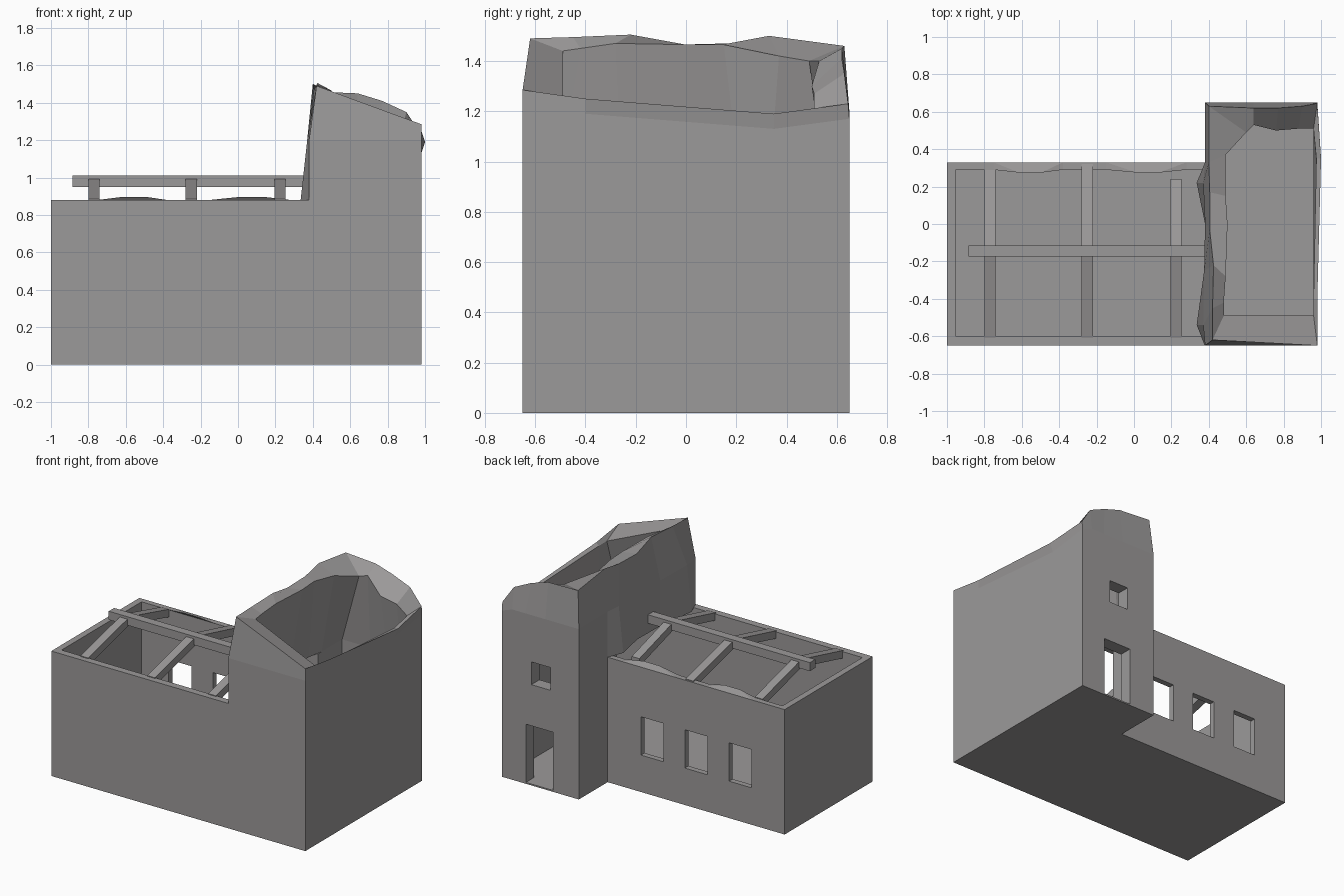
import bpy, bmesh

if "Cube" in bpy.data.objects:
    bpy.data.objects.remove(bpy.data.objects["Cube"])

stone = bpy.data.materials.new("grey stone")
stone.diffuse_color = (0.33, 0.32, 0.32, 1)
stone.use_nodes = True
stone.node_tree.nodes["Principled BSDF"].inputs["Base Color"].default_value = stone.diffuse_color


def make(name, verts, faces):
    me = bpy.data.meshes.new(name)
    bm = bmesh.new()
    vs = [bm.verts.new(v) for v in verts]
    for f in faces:
        bm.faces.new([vs[i] for i in f])
    bmesh.ops.recalc_face_normals(bm, faces=bm.faces[:])
    bm.to_mesh(me)
    bm.free()
    me.materials.append(stone)
    ob = bpy.data.objects.new(name, me)
    bpy.context.collection.objects.link(ob)
    return ob


def prism(name, pts, a, b, axis="z"):
    """Extrude a closed profile between a and b along z or x."""
    put = (lambda p, t: (p[0], p[1], t)) if axis == "z" else (lambda p, t: (t, p[0], p[1]))
    n = len(pts)
    verts = [put(p, a) for p in pts] + [put(p, b) for p in pts]
    faces = [tuple(range(n)), tuple(range(n, 2 * n))]
    faces += [(i, (i + 1) % n, n + (i + 1) % n, n + i) for i in range(n)]
    return make(name, verts, faces)


def box(name, x0, x1, y0, y1, z0, z1):
    return prism(name, [(x0, y0), (x1, y0), (x1, y1), (x0, y1)], z0, z1)


def cut(target, cutter):
    cutter.hide_render = True
    m = target.modifiers.new("cut", "BOOLEAN")
    m.operation = "DIFFERENCE"
    m.solver = "EXACT"
    m.object = cutter
    bpy.context.view_layer.objects.active = target
    bpy.ops.object.modifier_apply(modifier=m.name)
    bpy.data.objects.remove(cutter)


# lower walls: L-shaped hollow shell, hall open to the tower
H = 0.88
walls = prism("lower_walls", [(-1, -.65), (.98, -.65), (.98, .65), (.38, .65), (.38, .33), (-1, .33)], 0, H)
cut(walls, prism("hollow", [(-.955, -.60), (.96, -.60), (.96, .56), (.42, .56), (.42, .29), (-.955, .29)], .01, 1.2))

# hall windows, tower door and tower window
for x in (-.655, -.31, .032):
    cut(walls, box("window_cutter", x - .088, x + .088, .2, .4, .26, .53))
cut(walls, box("door_cutter", .58, .793, .5, .7, .01, .42))
cut(walls, box("tower_window_cutter", .60, .75, .5, .7, .71, .87))

# broken tower top: outer base, outer rim, inner rim, inner base per column
cols = [
    ((.38, -.65), (.42, -.62, 1.49), (.48, -.49, 1.44), (.40, -.60)),
    ((.335, -.54), (.42, -.45, 1.495), (.48, -.42, 1.45), (.40, -.52)),
    ((.375, -.25), (.425, -.22, 1.505), (.49, -.28, 1.47), (.40, -.25)),
    ((.38, 0), (.405, -.03, 1.465), (.50, 0, 1.465), (.40, 0)),
    ((.335, .22), (.405, .17, 1.47), (.49, .15, 1.465), (.40, .22)),
    ((.38, .33), (.40, .33, 1.50), (.49, .37, 1.42), (.42, .33)),
    ((.38, .65), (.40, .63, 1.46), (.60, .49, 1.40), (.42, .56)),
    ((.64, .65), (.64, .62, 1.45), (.64, .53, 1.40), (.64, .56)),
    ((.80, .65), (.77, .62, 1.41), (.76, .50, 1.30), (.77, .56)),
    ((.90, .65), (.90, .63, 1.35), (.88, .51, 1.27), (.88, .56)),
    ((.98, .65), (.98, .645, 1.23), (.96, .51, 1.21), (.96, .56)),
    ((.98, .35), (1.0, .35, 1.19), (.975, .35, 1.19), (.96, .35)),
    ((.98, -.40), (.98, -.40, 1.25), (.96, -.40, 1.23), (.96, -.40)),
    ((.98, -.65), (.98, -.65, 1.285), (.96, -.49, 1.23), (.96, -.60)),
]
verts = []
for ob_, ot, it, ib in cols:
    mid = (max(ob_[0], .37), ob_[1], min(1.2, ot[2] - .06))
    verts += [(*ob_, H), mid, ot, it, (*ib, H)]
n, k = len(cols), 5
faces = [(i * k + j, (i + 1) % n * k + j, (i + 1) % n * k + (j + 1) % k, i * k + (j + 1) % k)
         for i in range(n) for j in range(k)]
make("tower_top", verts, faces)

# low worn bumps along the top of the hall's back wall
for x0, x1 in ((-.75, -.38), (-.15, .28)):
    xm = (x0 + x1) / 2
    make("wall_bump",
         [(x0, .29, H), (x1, .29, H), (x1, .33, H), (x0, .33, H), (xm - .05, .275, .897), (xm + .07, .275, .897)],
         [(0, 1, 2, 3), (0, 1, 5, 4), (2, 3, 4, 5), (0, 4, 3), (1, 2, 5)])

# roof timbers: ridge beam and sloping rafters
box("ridge_beam", -.885, .39, -.175, -.115, .95, 1.01)
for x, yb in ((-.77, .29), (-.25, .32), (.225, .24)):
    for side, y in (("front", -.61), ("back", yb)):
        prism("rafter_" + side, [(y, .83), (y, .885), (-.145, 1.0), (-.145, .945)], x - .03, x + .03, "x")
